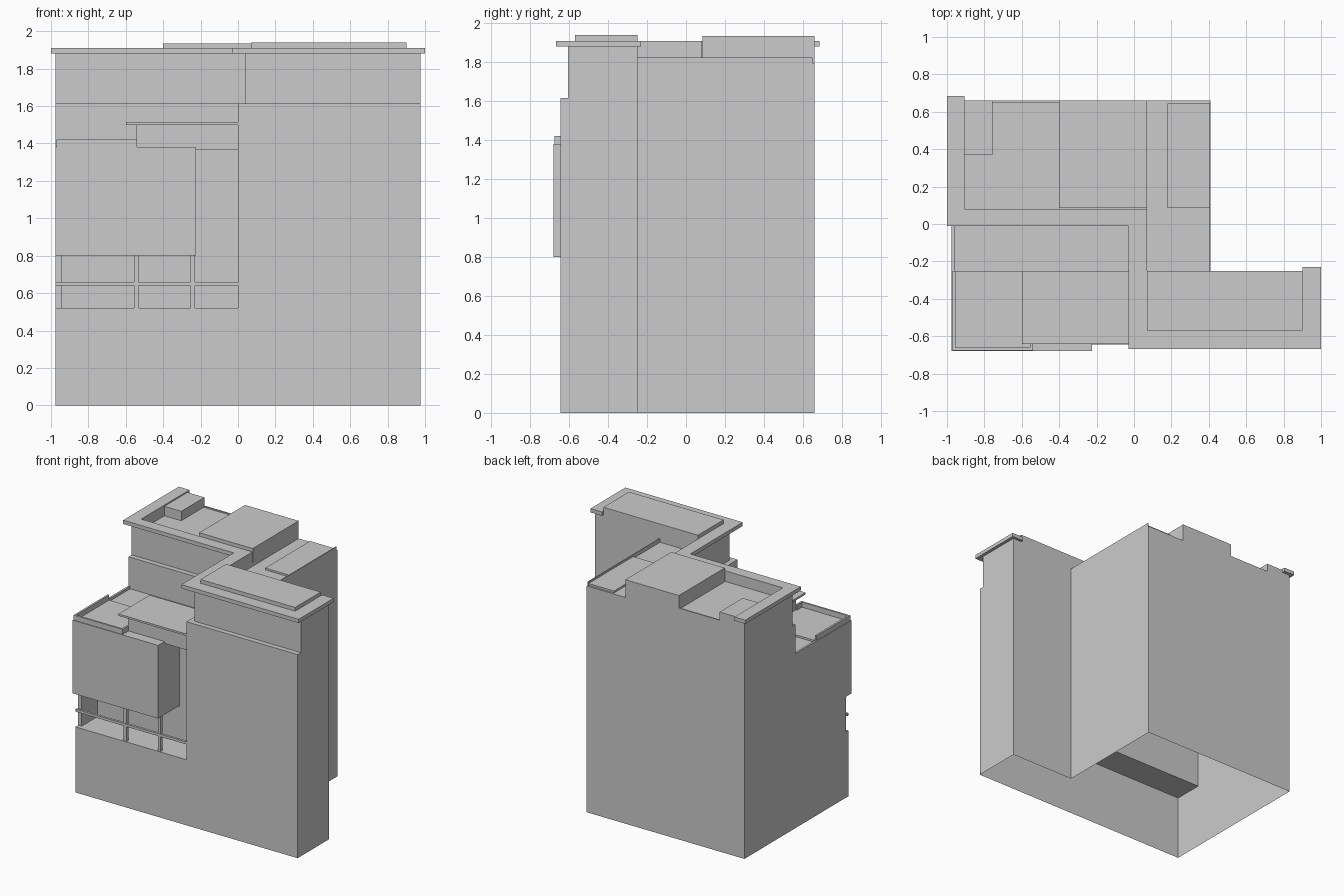
import bpy, bmesh

if "Cube" in bpy.data.objects:
    bpy.data.objects.remove(bpy.data.objects["Cube"])


def prism(name, pts, z0, z1):
    """Extrude a plan outline from z0 to z1."""
    bm = bmesh.new()
    face = bm.faces.new([bm.verts.new((x, y, z0)) for x, y in pts])
    ext = bmesh.ops.extrude_face_region(bm, geom=[face])
    tops = [g for g in ext["geom"] if isinstance(g, bmesh.types.BMVert)]
    bmesh.ops.translate(bm, verts=tops, vec=(0, 0, z1 - z0))
    bmesh.ops.recalc_face_normals(bm, faces=bm.faces)
    me = bpy.data.meshes.new(name)
    bm.to_mesh(me)
    bm.free()
    ob = bpy.data.objects.new(name, me)
    bpy.context.collection.objects.link(ob)
    return ob


def box(name, x0, x1, y0, y1, z0, z1):
    return prism(name, [(x0, y0), (x1, y0), (x1, y1), (x0, y1)], z0, z1)


# Main body: stacked volumes fused into one shell, each rising from the ground
L, R, F, B = -0.975, 0.975, -0.645, 0.66
volumes = [
    (L, 0.20, F, -0.20, 0.52),          # balcony base
    (L, 0.20, -0.41, 0.30, 1.365),      # terrace level
    (L, -0.545, -0.41, -0.25, 1.38),    # deck behind the bay
    (L, -0.96, -0.30, 0.10, 1.385),     # low terrace edge
    (L, 0.41, 0.02, B, 1.615),          # rear block, lower
    (L, 0.07, 0.06, B, 1.825),          # rear block, upper
    (0.0, 0.41, -0.40, B, 1.615),       # link block, lower
    (0.04, 0.41, -0.40, B, 1.795),      # link block, upper
    (0.0, R, F, -0.25, 1.615),          # front tower, lower
    (0.04, R, -0.605, -0.25, 1.885),    # front tower, upper
    (L, -0.905, 0.06, B, 1.885),        # parapet, left
    (L, 0.07, 0.06, 0.08, 1.885),       # parapet, front
    (0.04, 0.07, -0.50, 0.08, 1.885),   # parapet, link
]
body = box("building_body", *volumes[0][:4], 0, volumes[0][4])
cutters = []
for x0, x1, y0, y1, h in volumes[1:]:
    part = box("helper", x0, x1, y0, y1, 0, h)
    part.hide_render = True
    mod = body.modifiers.new("union", 'BOOLEAN')
    mod.operation, mod.solver, mod.object = 'UNION', 'EXACT', part
    cutters.append(part)
deps = bpy.context.evaluated_depsgraph_get()
fused = bpy.data.meshes.new_from_object(body.evaluated_get(deps))
body.modifiers.clear()
body.data = fused
for part in cutters:
    bpy.data.objects.remove(part)

# The shell is open underneath
bm = bmesh.new()
bm.from_mesh(fused)
bmesh.ops.delete(bm, geom=[f for f in bm.faces
                           if all(v.co.z < 1e-4 for v in f.verts)],
                 context='FACES')
bm.to_mesh(fused)
bm.free()

# Overhanging cornice following the front edges of the roof
prism("roof_cornice", [
    (-1, 0.685), (-1, -0.01), (-0.03, -0.01), (-0.03, -0.668), (1, -0.668),
    (1, -0.23), (0.9, -0.23), (0.9, -0.57), (0.07, -0.57), (0.07, 0.08),
    (-0.905, 0.08), (-0.905, 0.685)], 1.88, 1.91)

# Rooftop volumes
box("tower_roof", 0.07, 0.9, -0.57, -0.25, 1.88, 1.94)
box("penthouse", -0.4, 0.07, 0.085, B, 1.79, 1.935)
box("roof_hatch", -0.905, -0.757, 0.37, B, 1.82, 1.90)
box("side_roof_slab", 0.18, 0.405, 0.085, 0.645, 1.79, 1.81)
box("side_roof_edge", 0.403, 0.41, -0.25, 0.65, 1.79, 1.825)
box("rear_roof_edge", -0.757, -0.4, 0.65, B, 1.82, 1.835)

# Projecting bay over the balcony, with its deck railing
box("bay", L, -0.225, -0.68, -0.41, 0.8, 1.38)
prism("deck_railing", [
    (-0.97, -0.25), (-0.97, -0.675), (-0.54, -0.675), (-0.54, -0.60),
    (-0.555, -0.60), (-0.555, -0.66), (-0.955, -0.66), (-0.955, -0.25)],
    1.375, 1.42)

# Upper room and its flat canopy
box("upper_room", -0.545, 0.04, -0.60, -0.25, 1.365, 1.5)
box("canopy", -0.6, 0.0, -0.642, -0.25, 1.5, 1.515)

# Balcony side wall, posts and rail
box("balcony_side_wall", L, -0.945, -0.61, -0.41, 0.52, 0.8)
for i, x in enumerate((-0.543, -0.243)):
    box(f"balcony_post_{i + 1}", x - 0.012, x + 0.012, -0.64, -0.615, 0.52, 0.8)
box("balcony_rail", L, 0.0, -0.643, -0.625, 0.64, 0.66)
